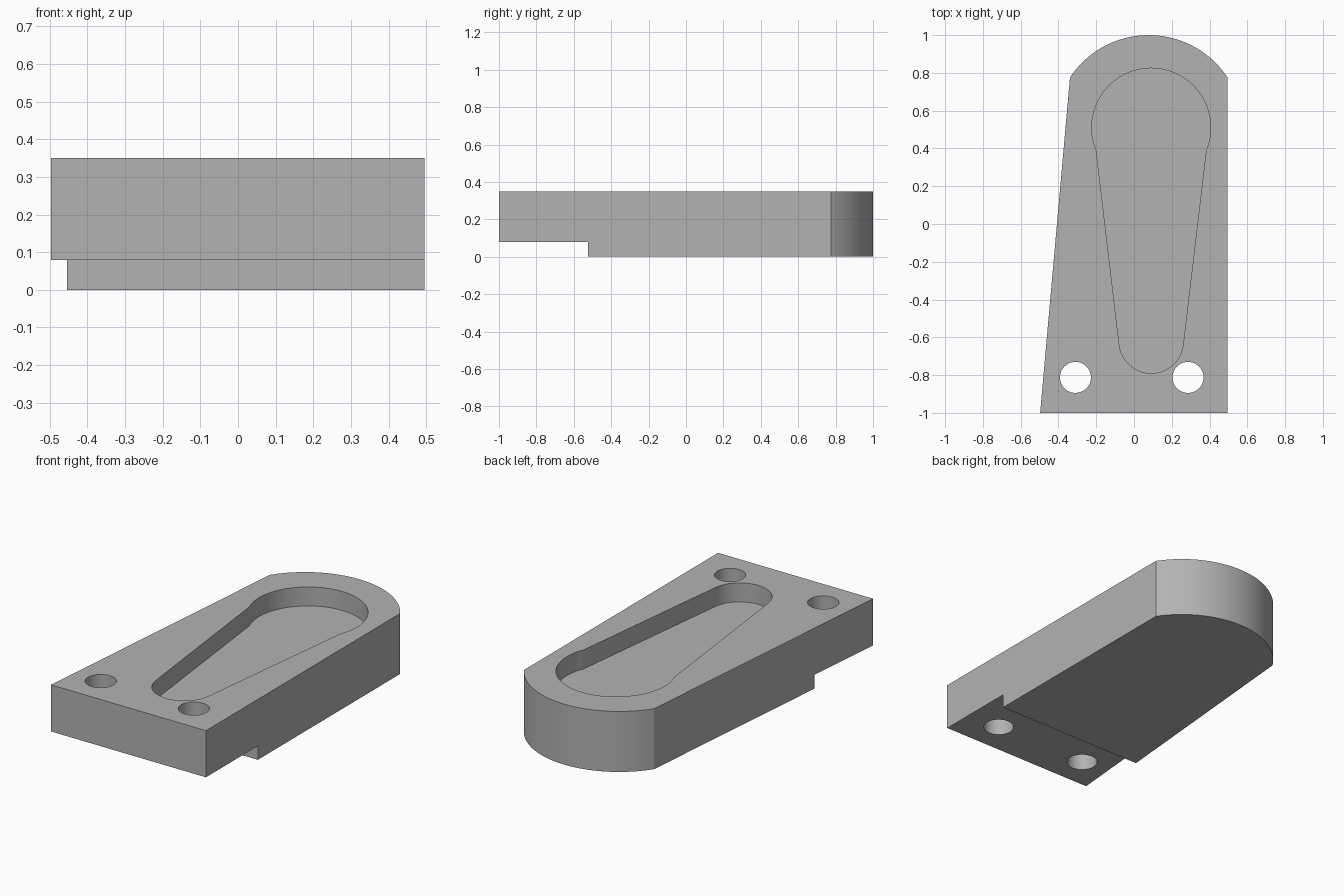
import bpy, bmesh, math
from mathutils import Vector

cube = bpy.data.objects.get("Cube")
if cube:
    bpy.data.objects.remove(cube, do_unlink=True)

grey = bpy.data.materials.new("plain grey")
grey.use_nodes = True
colour = (0.45, 0.45, 0.45, 1)
grey.diffuse_color = colour
grey.node_tree.nodes["Principled BSDF"].inputs["Base Color"].default_value = colour


def arc(centre, start, end, steps=40):
    """Points on a circular arc between two points, counter-clockwise."""
    c, s, e = Vector(centre), Vector(start), Vector(end)
    radius = (s - c).length
    a = math.atan2(s.y - c.y, s.x - c.x)
    sweep = (math.atan2(e.y - c.y, e.x - c.x) - a) % math.tau
    return [(c.x + radius * math.cos(a + sweep * i / steps),
             c.y + radius * math.sin(a + sweep * i / steps)) for i in range(steps + 1)]


def circle(x, y, radius, steps=48):
    return [(x + radius * math.cos(math.tau * i / steps),
             y + radius * math.sin(math.tau * i / steps)) for i in range(steps)]


def prism(name, outline, bottom, top):
    """Extrude a counter-clockwise outline upward."""
    bm = bmesh.new()
    face = bm.faces.new([bm.verts.new((x, y, bottom)) for x, y in outline])
    lifted = bmesh.ops.extrude_face_region(bm, geom=[face])["geom"]
    bmesh.ops.translate(bm, vec=(0, 0, top - bottom),
                        verts=[v for v in lifted if isinstance(v, bmesh.types.BMVert)])
    bmesh.ops.recalc_face_normals(bm, faces=bm.faces)
    mesh = bpy.data.meshes.new(name)
    bm.to_mesh(mesh)
    bm.free()
    mesh.materials.append(grey)
    obj = bpy.data.objects.new(name, mesh)
    bpy.context.collection.objects.link(obj)
    return obj


# Tapered block with a rounded back end
height = 0.35
block_outline = [(-0.497, -1), (0.495, -1)] + arc((0.078, 0.5), (0.495, 0.776), (-0.339, 0.776))
block = prism("block", block_outline, 0, height)

# Keyhole-shaped pocket in the top
mid = 0.091
pocket_outline = (arc((mid, 0.51), (mid + 0.291, 0.39), (mid - 0.291, 0.39), 56)
                  + arc((mid, -0.62), (mid - 0.168, -0.648), (mid + 0.168, -0.648), 32))
cutters = [prism("pocket_cutter", pocket_outline, height - 0.11, height + 0.2)]

# Raised underside at the front
step = [(-1, -1.2), (1, -1.2), (1, -0.525), (-1, -0.525)]
cutters.append(prism("step_cutter", step, -0.2, 0.08))

# Two through holes near the front
for side, x in (("right", -0.31), ("left", 0.286)):
    cutters.append(prism(side + "_hole_cutter", circle(x, -0.812, 0.082), -0.3, height + 0.2))

bpy.ops.object.select_all(action="DESELECT")
bpy.context.view_layer.objects.active = block
block.select_set(True)
for cutter in cutters:
    cutter.hide_render = True
    cut = block.modifiers.new(cutter.name, "BOOLEAN")
    cut.operation = "DIFFERENCE"
    cut.solver = "EXACT"
    cut.object = cutter
    bpy.ops.object.modifier_apply(modifier=cut.name)
    bpy.data.objects.remove(cutter, do_unlink=True)

bpy.ops.object.shade_smooth_by_angle(angle=math.radians(20))
